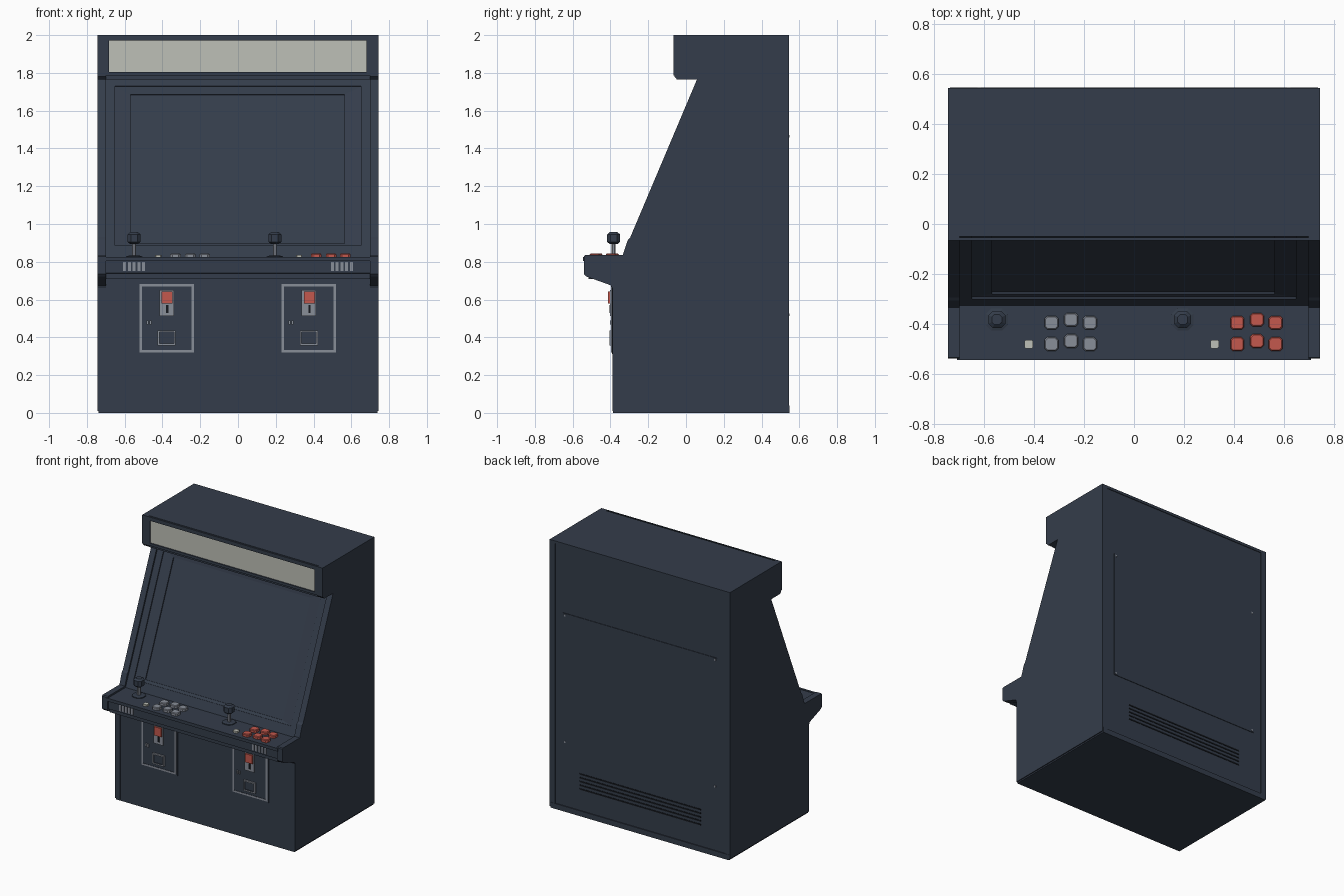
import bpy, bmesh, math

if "Cube" in bpy.data.objects:
    bpy.data.objects.remove(bpy.data.objects["Cube"])

# ---------- colours ----------
def colour(name, r, g, b):
    m = bpy.data.materials.new(name)
    m.diffuse_color = (r, g, b, 1)
    m.use_nodes = True
    m.node_tree.nodes["Principled BSDF"].inputs["Base Color"].default_value = m.diffuse_color
    return m

NAVY = colour("dark_navy", .034, .046, .069)
BLACK = colour("near_black", .008, .010, .014)
CREAM = colour("sign_cream", .515, .527, .474)
RED = colour("button_red", .546, .098, .074)
GREY = colour("metal_grey", .25, .272, .318)

# ---------- helpers ----------
def finish(name, bm, mats, fix=True):
    if fix:
        bmesh.ops.recalc_face_normals(bm, faces=bm.faces)
    me = bpy.data.meshes.new(name)
    bm.to_mesh(me)
    bm.free()
    for m in mats:
        me.materials.append(m)
    ob = bpy.data.objects.new(name, me)
    bpy.context.collection.objects.link(ob)
    return ob

def loft(name, loops, mat):
    """Closed solid through equal-length loops of points."""
    bm = bmesh.new()
    rows = [[bm.verts.new(p) for p in lp] for lp in loops]
    n = len(rows[0])
    for a, b in zip(rows, rows[1:]):
        for i in range(n):
            j = (i + 1) % n
            bm.faces.new((a[i], a[j], b[j], b[i]))
    bm.faces.new(rows[0][::-1])
    bm.faces.new(rows[-1])
    return finish(name, bm, [mat])

def prism(name, profile, x0, x1, mat):
    """Extrude a (y, z) outline along x."""
    return loft(name, [[(x, y, z) for y, z in profile] for x in (x0, x1)], mat)

def box(name, x0, x1, y0, y1, z0, z1, mat):
    return prism(name, [(y0, z0), (y1, z0), (y1, z1), (y0, z1)], x0, x1, mat)

def stack(name, x, y, layers, mat, cut=.5):
    """Stacked chamfered squares, each (half size, z)."""
    loops = []
    for a, z in layers:
        c = a * cut
        pts = [(a, -c), (a, c), (c, a), (-c, a), (-a, c), (-a, -c), (-c, -a), (c, -a)]
        loops.append([(x + u, y + v, z) for u, v in pts])
    return loft(name, loops, mat)

def rings(name, y_at, k, bands, mats):
    """Nested rectangles on a front plane of lean k: (x0, x1, z0, z1, depth, material)."""
    s = math.hypot(1, k)
    bm = bmesh.new()
    prev = None
    for x0, x1, z0, z1, d, mi in bands:
        cur = [bm.verts.new((x, y_at(z) + d / s, z - d * k / s))
               for x, z in ((x0, z0), (x1, z0), (x1, z1), (x0, z1))]
        if prev:
            for i in range(4):
                j = (i + 1) % 4
                bm.faces.new((prev[i], prev[j], cur[j], cur[i])).material_index = mi
        prev = cur
    bm.faces.new(prev).material_index = bands[-1][5]
    return finish(name, bm, mats, fix=False)

# ---------- cabinet ----------
K = .4225
def slope(z):
    return .06 + K * (z - 1.77)

side = [(-.39, .01), (.545, .01), (.545, 2), (-.06, 2), (-.06, 1.78), (-.045, 1.765),
        (.058, 1.765), (slope(.93), .93), (-.307, .918), (-.335, .835), (-.535, .835),
        (-.54, .828), (-.54, .735), (-.528, .722), (-.397, .675), (-.39, .66)]
prism("side_panel_left", side, -.745, -.70, NAVY)
prism("side_panel_right", side, .70, .745, NAVY)

core = [(-.387, .01), (.54, .01), (.54, 2), (-.05, 2), (-.05, 1.77),
        (slope(1.77) + .06, 1.77), (slope(.8) + .06, .8), (slope(.8) + .06, .715), (-.387, .715)]
prism("cabinet_body", core, -.70, .70, NAVY)
box("base_plinth", -.738, .738, -.387, .547, 0, .04, NAVY)

# lit sign in its frame
rings("marquee_sign", lambda z: -.06, 0, [
    (-.745, .745, 1.785, 2, .005, 0), (-.745, .745, 1.785, 2, -.006, 0),
    (-.682, .68, 1.805, 1.972, -.006, 0), (-.682, .68, 1.805, 1.972, .002, 0),
    (-.68, .678, 1.807, 1.97, .002, 1)], [NAVY, CREAM])
box("marquee_lip", -.70, .70, -.05, .10, 1.766, 1.785, NAVY)

# leaning screen surround
rings("screen_bezel", slope, K, [
    (-.70, .70, .815, 1.775, .012, 0),
    (-.65, .65, .89, 1.735, .012, 0), (-.65, .65, .89, 1.735, .02, 0),
    (-.57, .563, .908, 1.695, .026, 0), (-.57, .563, .908, 1.695, .034, 0)], [NAVY])

# ---------- control panel ----------
TOP = .822
prism("control_panel", [(-.26, TOP), (-.53, TOP), (-.53, .74), (-.515, .738),
                        (-.515, .71), (-.26, .71)], -.70, .70, NAVY)
box("control_panel_lip", -.71, .71, -.545, -.528, .803, .826, NAVY)
for s, label in ((-1, "left"), (1, "right")):
    for i in range(5):
        x = s * .55 + (i - 2) * .025
        box(f"speaker_bar_{label}_{i}", x - .008, x + .008, -.535, -.525, .752, .80, GREY)

for px, label, mat in ((0, "left", GREY), (.745, "right", RED)):
    # joystick
    jx, jy = -.55 + px, -.383
    stack("joystick_base_" + label, jx, jy,
          [(.044, TOP - .01), (.044, TOP + .006), (.03, TOP + .01)], NAVY)
    stack("joystick_shaft_" + label, jx, jy, [(.011, TOP), (.011, .90)], GREY)
    stack("joystick_knob_" + label, jx, jy,
          [(.02, .893), (.034, .905), (.034, .945), (.02, .957)], NAVY)
    # action buttons in two arched rows
    for row, y in enumerate((-.396, -.482)):
        for col, (bx, lift) in enumerate(((-.331, 0), (-.252, .012), (-.177, 0))):
            stack(f"button_{label}_{row}_{col}", bx + px, y + lift,
                  [(.028, TOP - .01), (.028, .838), (.024, .843)], mat, .6)
    stack("start_button_" + label, -.422 + px, -.482,
          [(.017, TOP - .01), (.017, .836)], CREAM, .7)

# ---------- coin doors ----------
def plate(name, cx, hw, z0, z1, mat, out):
    box(name, cx - hw, cx + hw, out, -.385, z0, z1, mat)

for cx, label in ((-.378, "left"), (.375, "right")):
    def r(hw, zl, zh, d, m):
        return (cx - hw, cx + hw, zl, zh, d, m)
    rings("coin_door_" + label, lambda z: -.387, 0, [
        r(.152, .313, .69, .005, 0), r(.152, .313, .69, -.006, 0),
        r(.144, .321, .682, -.006, 0), r(.144, .321, .682, -.009, 1),
        r(.131, .334, .669, -.009, 1), r(.131, .334, .669, -.006, 0)], [NAVY, GREY])
    plate("coin_slot_plate_" + label, cx, .038, .512, .65, GREY, -.402)
    plate("coin_reject_button_" + label, cx + .003, .029, .578, .642, RED, -.414)
    plate("coin_slot_" + label, cx + .003, .006, .53, .572, BLACK, -.405)
    for i in (-1, 1):
        plate(f"door_lock_{label}_{i}", cx - .094 + i * .008, .005, .467, .49, GREY, -.402)
    rings("coin_return_" + label, lambda z: -.393, 0, [
        r(.048, .357, .437, .005, 1), r(.048, .357, .437, -.012, 1),
        r(.038, .367, .427, -.012, 1), r(.038, .367, .427, -.003, 0)], [NAVY, GREY])

# ---------- back ----------
box("back_top_rail", -.70, .70, .53, .545, 1.98, 2, NAVY)
box("back_access_panel", -.635, .635, .53, .544, .505, 1.48, NAVY)
for x in (-.62, .62):
    for z in (.52, 1.465):
        box(f"back_screw_{x}_{z}", x - .007, x + .007, .53, .547, z - .007, z + .007, GREY)
for i in range(5):
    z = .2 + i * .028
    box(f"back_vent_{i}", -.5, .5, .53, .543, z - .005, z + .005, BLACK)
